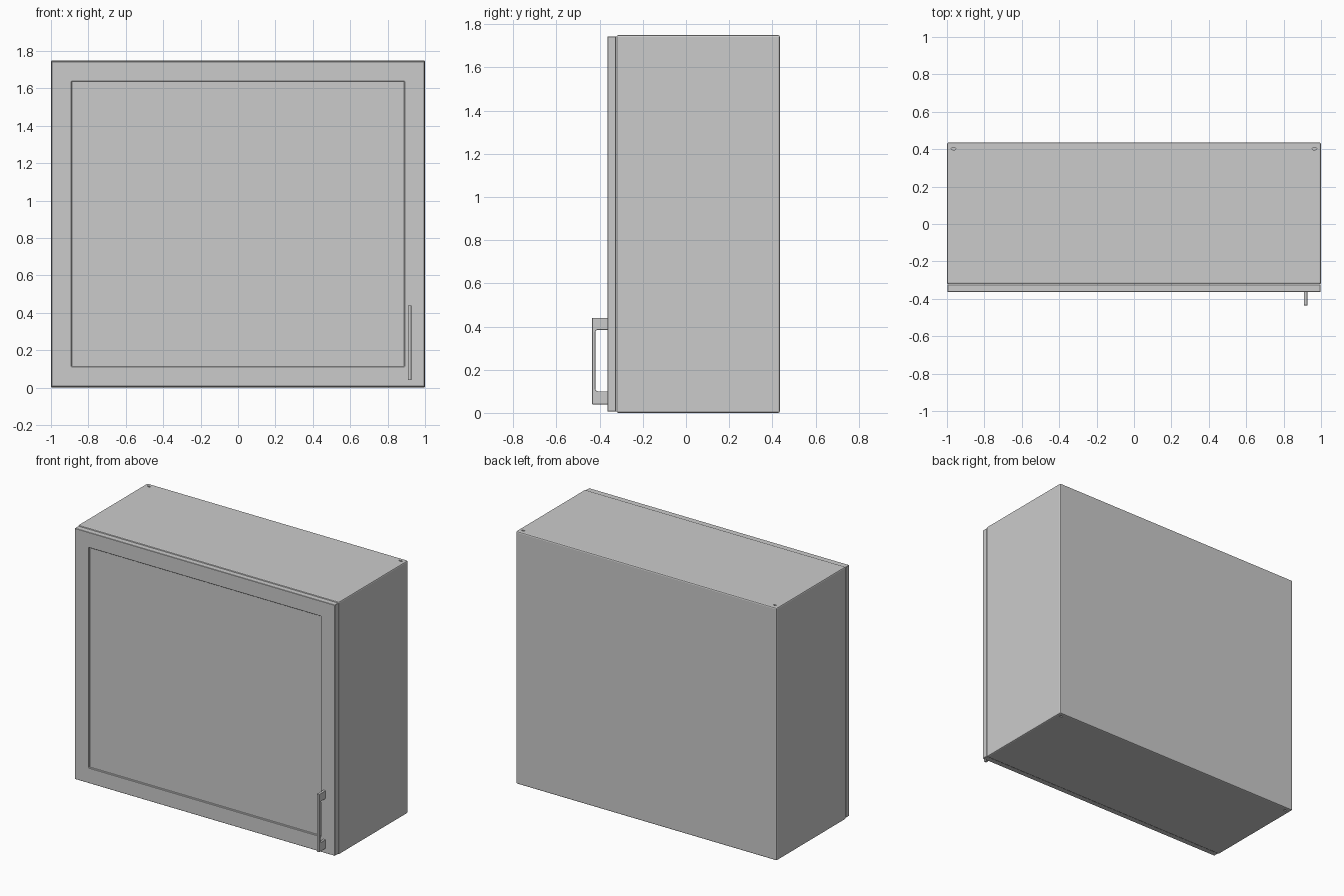
import bpy, bmesh, math
from mathutils import Matrix, Vector

if "Cube" in bpy.data.objects:
    bpy.data.objects.remove(bpy.data.objects["Cube"])


def box(bm, lo, hi):
    lo, hi = Vector(lo), Vector(hi)
    m = Matrix.Translation((lo + hi) / 2) @ Matrix.Diagonal((*(hi - lo), 1))
    bmesh.ops.create_cube(bm, size=1, matrix=m)


def front_face(bm):
    # the large flat face looking toward -y
    bm.normal_update()
    return max((f for f in bm.faces if f.normal.y < -0.99), key=lambda f: f.calc_area())


def finish(bm, name):
    bmesh.ops.recalc_face_normals(bm, faces=bm.faces[:])
    me = bpy.data.meshes.new(name)
    bm.to_mesh(me)
    bm.free()
    ob = bpy.data.objects.new(name, me)
    bpy.context.collection.objects.link(ob)
    return ob


def bevel(ob, width, segments):
    m = ob.modifiers.new("Bevel", 'BEVEL')
    m.width, m.segments, m.limit_method = width, segments, 'ANGLE'


# Carcass: softened box, hollowed out from the front
bm = bmesh.new()
box(bm, (-1, -0.322, 0), (1, 0.435, 1.75))
bmesh.ops.bevel(bm, geom=bm.edges[:], offset=0.008, segments=2, profile=0.5, affect='EDGES')
f = front_face(bm)
bmesh.ops.inset_region(bm, faces=[f], thickness=0.04)
inner = bmesh.ops.extrude_face_region(bm, geom=[f])
verts = [v for v in inner["geom"] if isinstance(v, bmesh.types.BMVert)]
bmesh.ops.translate(bm, verts=verts, vec=(0, 0.71, 0))
if f.is_valid:
    bmesh.ops.delete(bm, geom=[f], context='FACES_ONLY')
carcass = finish(bm, "carcass")

# Small oval slots in the rear corners of the top and bottom
bm = bmesh.new()
for x in (-0.965, 0.965):
    for z in (0, 1.75):
        m = Matrix.Translation((x, 0.402, z)) @ Matrix.Diagonal((0.013, 0.006, 0.03, 1))
        bmesh.ops.create_cone(bm, cap_ends=True, segments=16, radius1=1, radius2=1,
                              depth=1, matrix=m)
slots = finish(bm, "slot_cutter")
slots.hide_render = True
slots.hide_set(True)
cut = carcass.modifiers.new("Slots", 'BOOLEAN')
cut.operation, cut.object, cut.solver = 'DIFFERENCE', slots, 'EXACT'

# Door with a shallow recessed centre panel
bm = bmesh.new()
box(bm, (-0.997, -0.364, 0.006), (0.997, -0.324, 1.744))
f = front_face(bm)
bmesh.ops.inset_region(bm, faces=[f], thickness=0.15)
bmesh.ops.inset_region(bm, faces=[f], thickness=0.0005, depth=-0.01)
bevel(finish(bm, "door"), 0.002, 1)

# Handle: C-shaped side profile with rounded inner corners
Y_OUT, Y_IN, Y_DOOR = -0.435, -0.42, -0.362
Z0, Z1, I0, I1, R = 0.04, 0.44, 0.1, 0.385, 0.012
profile = [(Y_DOOR, Z0), (Y_OUT, Z0), (Y_OUT, Z1), (Y_DOOR, Z1), (Y_DOOR, I1)]
for zc, start in ((I1 - R, 90), (I0 + R, 180)):
    for i in range(5):
        a = math.radians(start + i * 22.5)
        profile.append((Y_IN + R + R * math.cos(a), zc + R * math.sin(a)))
profile.append((Y_DOOR, I0))
bm = bmesh.new()
f = bm.faces.new([bm.verts.new((0.909, y, z)) for y, z in profile])
side = bmesh.ops.extrude_face_region(bm, geom=[f])
bmesh.ops.translate(bm, vec=(0.018, 0, 0),
                    verts=[v for v in side["geom"] if isinstance(v, bmesh.types.BMVert)])
bevel(finish(bm, "handle"), 0.001, 1)
